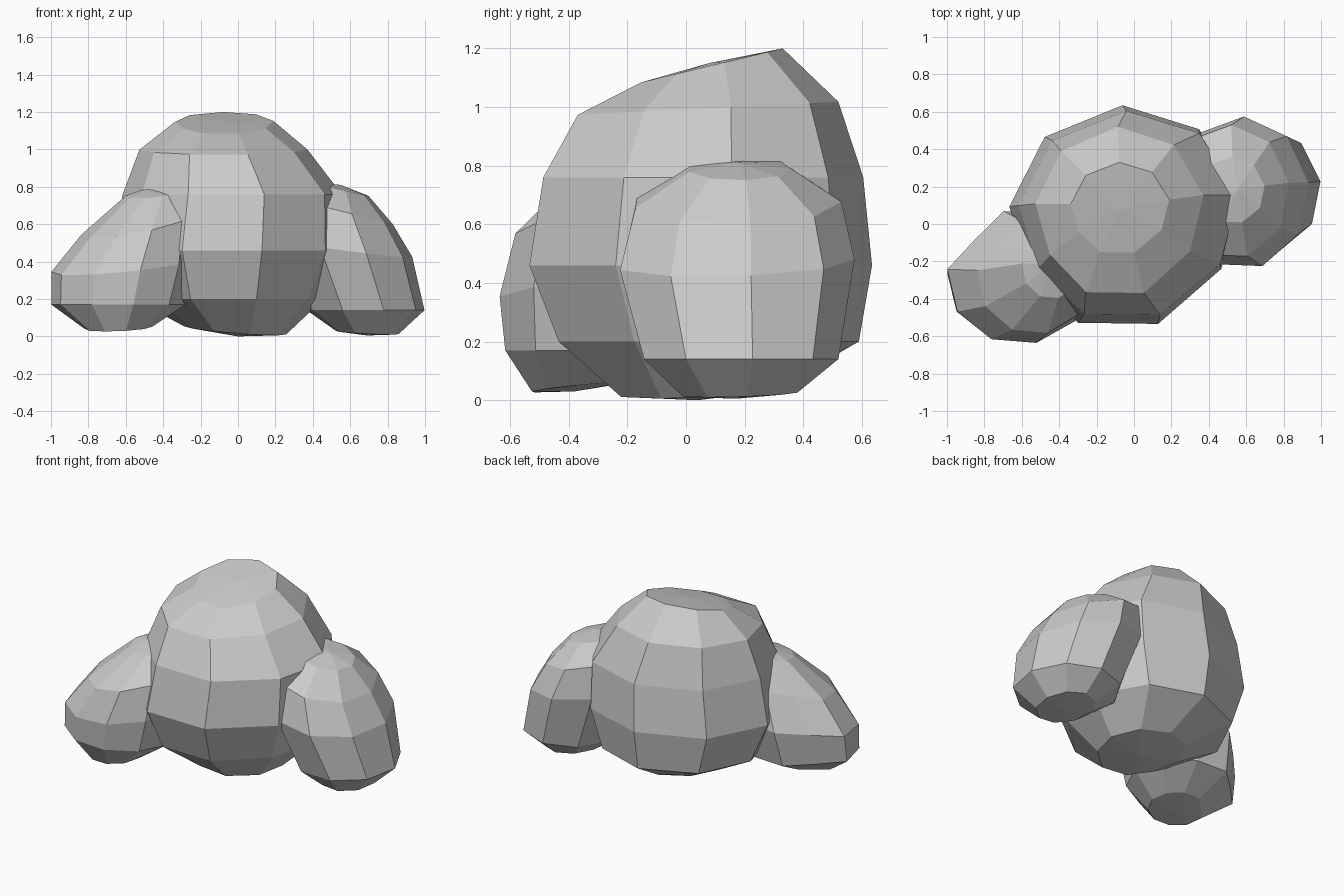
import bpy, bmesh
from math import cos, sin, radians


def boulder(name, corners, rings, top, base):
    """Stack of rings (cx, cy, z, rx, ry, slope_x, slope_y), fanned at both ends.
    corners: (angle, radius factor) for each side."""
    bm = bmesh.new()
    loops = []
    for cx, cy, z, rx, ry, sx, sy in rings:
        loop = []
        for a, f in corners:
            dx, dy = f * rx * cos(radians(a)), f * ry * sin(radians(a))
            loop.append(bm.verts.new((cx + dx, cy + dy, z + sx * dx + sy * dy)))
        loops.append(loop)
    lo, hi = bm.verts.new(base), bm.verts.new(top)
    sides = len(corners)
    for i in range(sides):
        j = (i + 1) % sides
        bm.faces.new((lo, loops[0][j], loops[0][i]))
        bm.faces.new((hi, loops[-1][i], loops[-1][j]))
        for a, b in zip(loops, loops[1:]):
            bm.faces.new((a[i], a[j], b[j], b[i]))
    bmesh.ops.recalc_face_normals(bm, faces=bm.faces)
    mesh = bpy.data.meshes.new(name)
    bm.to_mesh(mesh)
    bm.free()
    bpy.context.collection.objects.link(bpy.data.objects.new(name, mesh))


# large central boulder with a sloping top
boulder("main_boulder", [(92, 1), (134, 1), (174, 1), (211, 0.96), (246, 1.01),
                         (286, 0.97), (331, 0.92), (12, 0.98), (52, 1)], [
    (-0.01, 0.04, 0.03, 0.28, 0.28, -0.08, 0.05),
    (-0.04, 0.06, 0.20, 0.52, 0.53, 0, 0),
    (-0.04, 0.03, 0.46, 0.63, 0.605, 0, 0),
    (-0.02, 0.04, 0.76, 0.60, 0.565, 0, 0),
    (-0.07, 0.06, 0.995, 0.46, 0.46, 0, 0.05),
    (-0.07, 0.08, 1.14, 0.27, 0.25, 0, 0.24),
], (-0.07, 0.08, 1.15), (0.0, 0.04, 0.0))

# smaller boulder leaning on the right side
boulder("right_boulder", [(8 + 40 * i, 1) for i in range(9)], [
    (0.69, 0.18, 0.02, 0.17, 0.20, -0.05, 0.03),
    (0.68, 0.18, 0.14, 0.32, 0.34, 0, 0),
    (0.575, 0.165, 0.47, 0.36, 0.41, -0.13, 0.03),
    (0.51, 0.17, 0.68, 0.32, 0.36, -0.25, 0.0),
    (0.52, 0.18, 0.79, 0.18, 0.18, -0.22, 0.0),
], (0.55, 0.18, 0.81), (0.69, 0.17, 0.005))

# smaller boulder leaning on the front left side
boulder("left_boulder", [(174, 1), (211, 1), (247, 1), (283, 1), (319, 1), (355, 1),
                         (31, 1), (67, 1), (103, 0.98), (139, 0.82)], [
    (-0.64, -0.36, 0.045, 0.18, 0.17, 0.04, 0.10),
    (-0.64, -0.30, 0.17, 0.36, 0.325, 0, 0),
    (-0.61, -0.28, 0.38, 0.39, 0.365, 0.10, 0.10),
    (-0.53, -0.28, 0.60, 0.31, 0.31, 0.20, 0.15),
    (-0.44, -0.23, 0.77, 0.16, 0.17, 0.12, 0.15),
], (-0.44, -0.21, 0.81), (-0.66, -0.38, 0.03))
